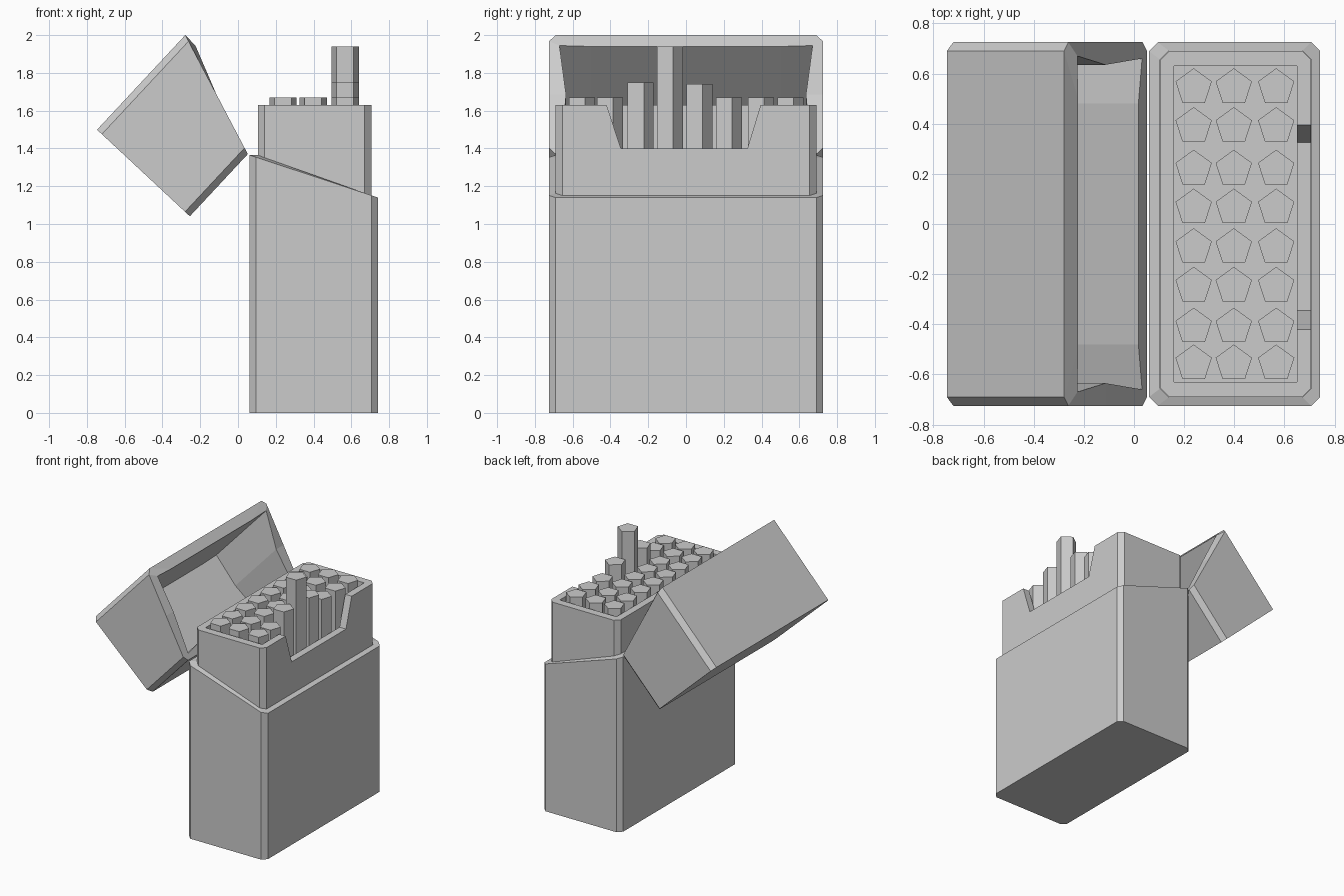
import bpy, bmesh, math

if "Cube" in bpy.data.objects:
    bpy.data.objects.remove(bpy.data.objects["Cube"])


def finish(bm, name):
    bmesh.ops.remove_doubles(bm, verts=bm.verts, dist=1e-5)
    bmesh.ops.recalc_face_normals(bm, faces=bm.faces)
    me = bpy.data.meshes.new(name)
    bm.to_mesh(me)
    bm.free()
    ob = bpy.data.objects.new(name, me)
    bpy.context.collection.objects.link(ob)
    return ob


def loft(name, loops):
    """Bridge successive closed loops and cap both ends."""
    bm = bmesh.new()
    rings = [[bm.verts.new(p) for p in loop] for loop in loops]
    for a, b in zip(rings, rings[1:]):
        for i in range(len(a)):
            j = (i + 1) % len(a)
            bm.faces.new((a[i], a[j], b[j], b[i]))
    bm.faces.new(rings[0])
    bm.faces.new(rings[-1])
    return finish(bm, name)


def mirrored(half):
    """Half outline at y > 0, completed across y = 0."""
    return half + [(x, -y) for x, y in reversed(half)]


def octagon(x0, x1, y, c):
    return mirrored([(x0, y - c), (x0 + c, y), (x1 - c, y), (x1, y - c)])


def at(loop, height):
    return [(x, y, height(x) if callable(height) else height) for x, y in loop]


# Outer box with a slanted top rim
def slant(x):
    return 1.365 - (x - 0.06) * 0.225 / 0.68


def inner_slant(x):
    return slant(x) + max(0, 0.4 - x) * 0.05


outer = octagon(0.06, 0.742, 0.725, 0.035)
inner = octagon(0.104, 0.707, 0.691, 0.035)
loft("box_body", [at(outer, 0), at(outer, slant), at(inner, inner_slant), at(inner, 0.03)])

# Inner sleeve with a notch in its +x wall
sleeve_out = octagon(0.105, 0.706, 0.69, 0.035)
sleeve_in = octagon(0.16, 0.65, 0.63, 0)
sleeve = loft("inner_sleeve", [at(sleeve_out, 0.04), at(sleeve_out, 1.63),
                               at(sleeve_in, 1.63), at(sleeve_in, 0.05)])
notch = [(-0.345, 1.40), (0.325, 1.40), (0.395, 1.63), (0.395, 1.7), (-0.42, 1.7), (-0.42, 1.63)]
cutter = loft("notch_cutter", [[(x, y, z) for y, z in notch] for x in (0.6, 0.8)])
cutter.hide_render = True
cutter.hide_set(True)
mod = sleeve.modifiers.new("notch", "BOOLEAN")
mod.operation = "DIFFERENCE"
mod.solver = "EXACT"
mod.object = cutter
# Apply the cut and drop the cutter
dg = bpy.context.evaluated_depsgraph_get()
cut_mesh = bpy.data.meshes.new_from_object(sleeve.evaluated_get(dg))
sleeve.modifiers.clear()
sleeve.data = cut_mesh
bpy.data.objects.remove(cutter)

# Hinged lid: drawn closed (depth u, height v), then swung open about the hinge
ca, sa = math.cos(math.radians(137)), math.sin(math.radians(137))


def swing(points):
    return [(0.052 + u * ca - v * sa, y, 1.37 + u * sa + v * ca) for u, y, v in points]


def lid_slant(u):
    return -0.235 * u / 0.672


def lid_inner_slant(u):
    return -0.231 * u / 0.595 if u > 0.5 else lid_slant(u)


lid_out = mirrored([(0, 0.69), (0.035, 0.725), (0.336, 0.725), (0.637, 0.725), (0.672, 0.69)])
lid_in = mirrored([(0.07, 0.48), (0.04, 0.66), (0.337, 0.635), (0.595, 0.67), (0.59, 0.5)])
loft("lid", [swing(at(lid_out, 0.45)), swing(at(lid_out, lid_slant)),
             swing(at(lid_in, lid_inner_slant)), swing(at(lid_in, 0.40))])

# Pentagonal sticks, a few pulled up in the row nearest the notch
raised = {(2, 3): 1.74, (2, 4): 1.94, (2, 5): 1.75}
rows = (0.545, 0.39, 0.22, 0.065, -0.093, -0.247, -0.41, -0.557)
for i, x in enumerate((0.238, 0.398, 0.567)):
    for j, y in enumerate(rows):
        ring = [(x + 0.076 * math.cos(math.radians(90 + 72 * k)),
                 y + 0.076 * math.sin(math.radians(90 + 72 * k))) for k in range(5)]
        loft(f"stick_{i}_{j}", [at(ring, 0.06), at(ring, raised.get((i, j), 1.67))])
